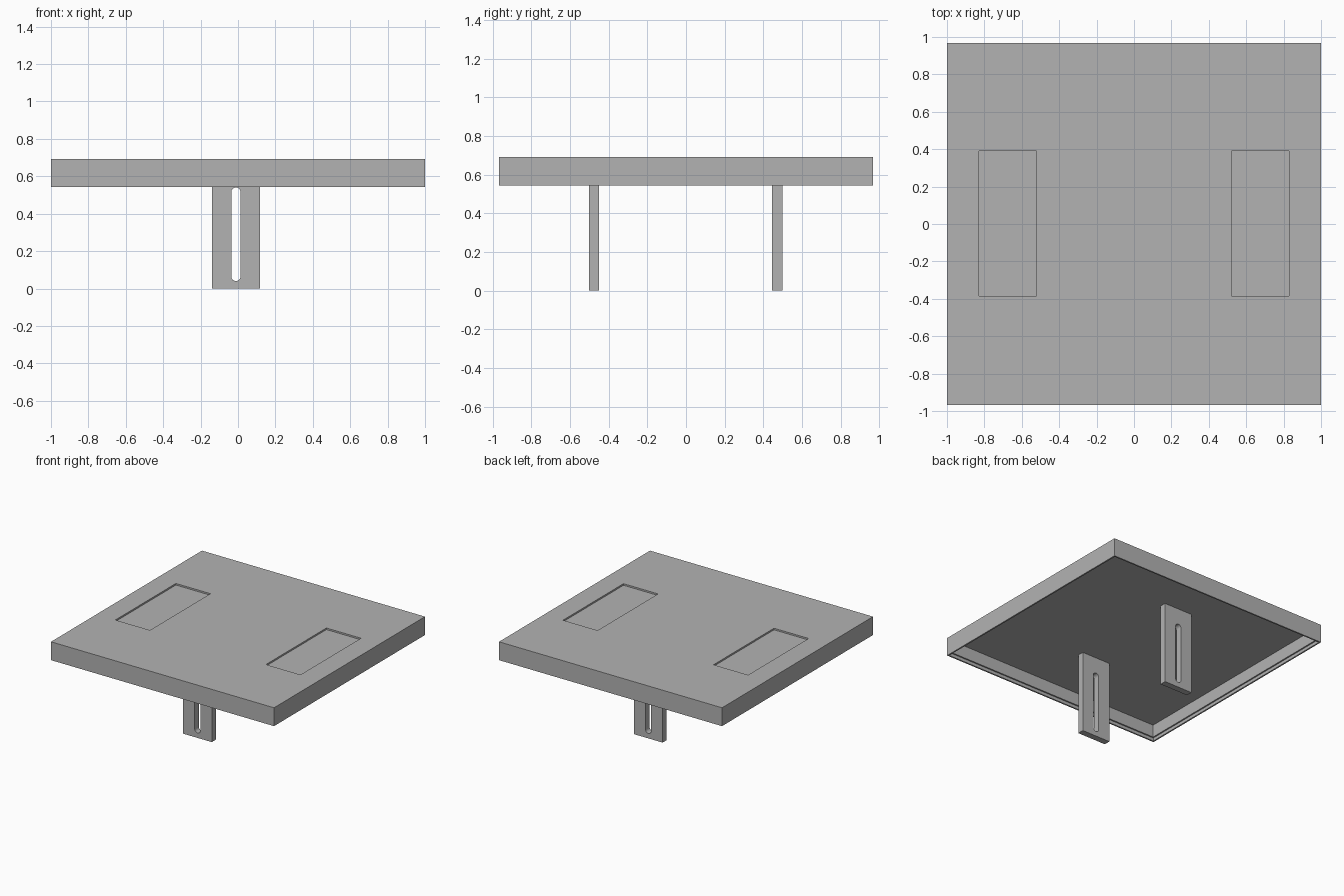
import bpy
import bmesh
from math import pi, cos, sin
from mathutils import Vector, Matrix

if "Cube" in bpy.data.objects:
    bpy.data.objects.remove(bpy.data.objects["Cube"], do_unlink=True)

grey = bpy.data.materials.new("plain grey")
grey.use_nodes = True
colour = (0.45, 0.45, 0.45, 1)
grey.diffuse_color = colour
grey.node_tree.nodes["Principled BSDF"].inputs["Base Color"].default_value = colour

BOTTOM, TOP = 0.543, 0.692
HALF_X, HALF_Y = 1.0, 0.967


def box_bmesh(low, high):
    low, high = Vector(low), Vector(high)
    bm = bmesh.new()
    bmesh.ops.create_cube(bm, size=1, matrix=Matrix.Translation((low + high) / 2)
                          @ Matrix.Diagonal((*(high - low), 1)))
    return bm


def make_object(name, bm):
    mesh = bpy.data.meshes.new(name)
    bm.to_mesh(mesh)
    bm.free()
    mesh.materials.append(grey)
    obj = bpy.data.objects.new(name, mesh)
    bpy.context.collection.objects.link(obj)
    return obj


def sink(bm, face, rim, depth):
    """Leave a rim around a downward face and push its middle up."""
    bmesh.ops.inset_region(bm, faces=[face], thickness=rim)
    bmesh.ops.inset_region(bm, faces=[face], thickness=0)
    for v in face.verts:
        v.co.z += depth


# Hollow tabletop with a stepped rim underneath
bm = box_bmesh((-HALF_X, -HALF_Y, BOTTOM), (HALF_X, HALF_Y, TOP))
under = min(bm.faces, key=lambda f: f.calc_center_median().z)
sink(bm, under, 0.017, 0.025)
sink(bm, under, 0.016, 0.101)
tabletop = make_object("tabletop", bm)

# Two shallow rectangular recesses in the top
bpy.context.view_layer.objects.active = tabletop
for x in (-0.83, 0.52):
    bm = box_bmesh((x, -0.385, TOP - 0.013), (x + 0.31, 0.39, TOP + 0.1))
    cutter = make_object("recess_cutter", bm)
    cutter.hide_render = True
    mod = tabletop.modifiers.new("recess", "BOOLEAN")
    mod.operation = "DIFFERENCE"
    mod.solver = "EXACT"
    mod.object = cutter
    bpy.ops.object.modifier_apply(modifier=mod.name)
    bpy.data.objects.remove(cutter, do_unlink=True)


# Flat legs with a long rounded slot, reaching up to the underside
def add_loop(curve, points):
    spline = curve.splines.new("POLY")
    spline.points.add(len(points) - 1)
    for p, (x, y) in zip(spline.points, points):
        p.co = (x, y, 0, 1)
    spline.use_cyclic_u = True


def make_leg(name, y):
    curve = bpy.data.curves.new(name, "CURVE")
    curve.dimensions = "2D"
    curve.fill_mode = "BOTH"
    curve.extrude = 0.026
    w, h, r, n = 0.128, 0.67, 0.025, 12
    add_loop(curve, [(-w, 0), (w, 0), (w, h), (-w, h)])
    arc = [(r * cos(pi * i / n), r * sin(pi * i / n)) for i in range(n + 1)]
    add_loop(curve, [(a, 0.515 + b) for a, b in arc]
             + [(-a, 0.065 - b) for a, b in arc])
    curve.materials.append(grey)
    leg = bpy.data.objects.new(name, curve)
    bpy.context.collection.objects.link(leg)
    leg.location = (-0.011, y, 0)
    leg.rotation_euler.x = pi / 2
    bpy.ops.object.select_all(action="DESELECT")
    leg.select_set(True)
    bpy.context.view_layer.objects.active = leg
    bpy.ops.object.convert(target="MESH")
    bpy.ops.object.shade_smooth_by_angle()


make_leg("front_leg", -0.477)
make_leg("back_leg", 0.472)
